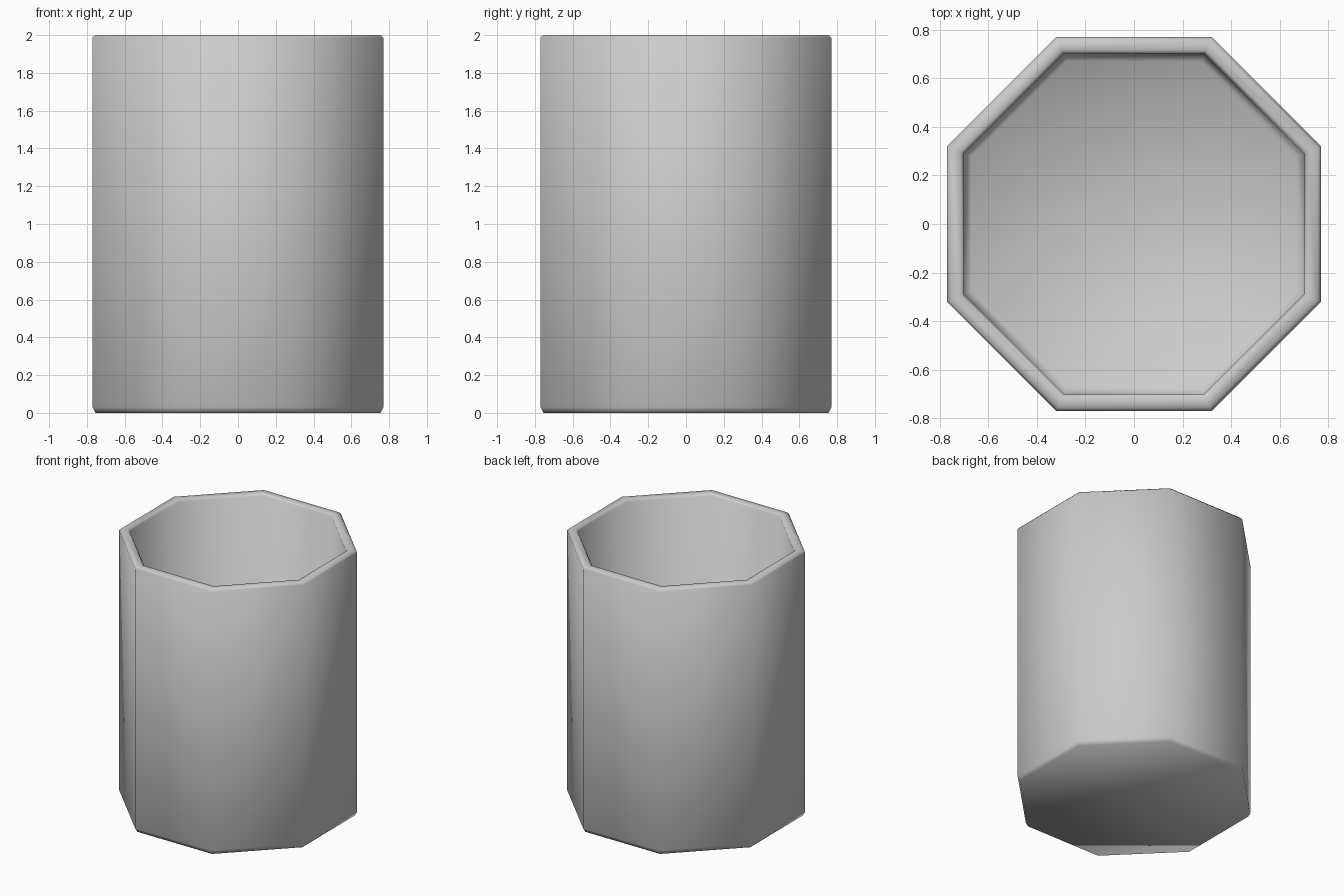
import bpy, bmesh, math

cube = bpy.data.objects.get("Cube")
if cube:
    bpy.data.objects.remove(cube, do_unlink=True)

SIDES = 8
HALF_WIDTH = 0.77      # centre to flat side
HEIGHT = 2.0
WALL = 0.07
EDGE = 0.015           # small chamfer
INNER = HALF_WIDTH - WALL

grey = bpy.data.materials.new("light_grey")
grey.use_nodes = True
colour = (0.6, 0.6, 0.6, 1)
grey.diffuse_color = colour
grey.node_tree.nodes["Principled BSDF"].inputs["Base Color"].default_value = colour

# Wall section from the outer base, over the rim, down to the inner floor
profile = [
    (HALF_WIDTH - EDGE, 0),
    (HALF_WIDTH, 2 * EDGE),
    (HALF_WIDTH, HEIGHT - EDGE),
    (HALF_WIDTH - EDGE, HEIGHT),
    (INNER + EDGE, HEIGHT),
    (INNER, HEIGHT - EDGE),
    (INNER, WALL + 2 * EDGE),
    (INNER - 2 * EDGE, WALL),
]


def ring(bm, apothem, z):
    radius = apothem / math.cos(math.pi / SIDES)
    angles = [(i + 0.5) * math.tau / SIDES for i in range(SIDES)]
    return [bm.verts.new((radius * math.cos(a), radius * math.sin(a), z)) for a in angles]


bm = bmesh.new()
rings = [ring(bm, *point) for point in profile]
for low, high in zip(rings, rings[1:]):
    for i in range(SIDES):
        j = (i + 1) % SIDES
        bm.faces.new((low[i], low[j], high[j], high[i]))

# Underside and inner floor
bm.faces.new(rings[0][::-1])
bm.faces.new(rings[-1])
for face in bm.faces:
    face.smooth = True

mesh = bpy.data.meshes.new("octagonal_cup")
bm.to_mesh(mesh)
bm.free()
mesh.materials.append(grey)
cup = bpy.data.objects.new("octagonal_cup", mesh)
bpy.context.collection.objects.link(cup)
